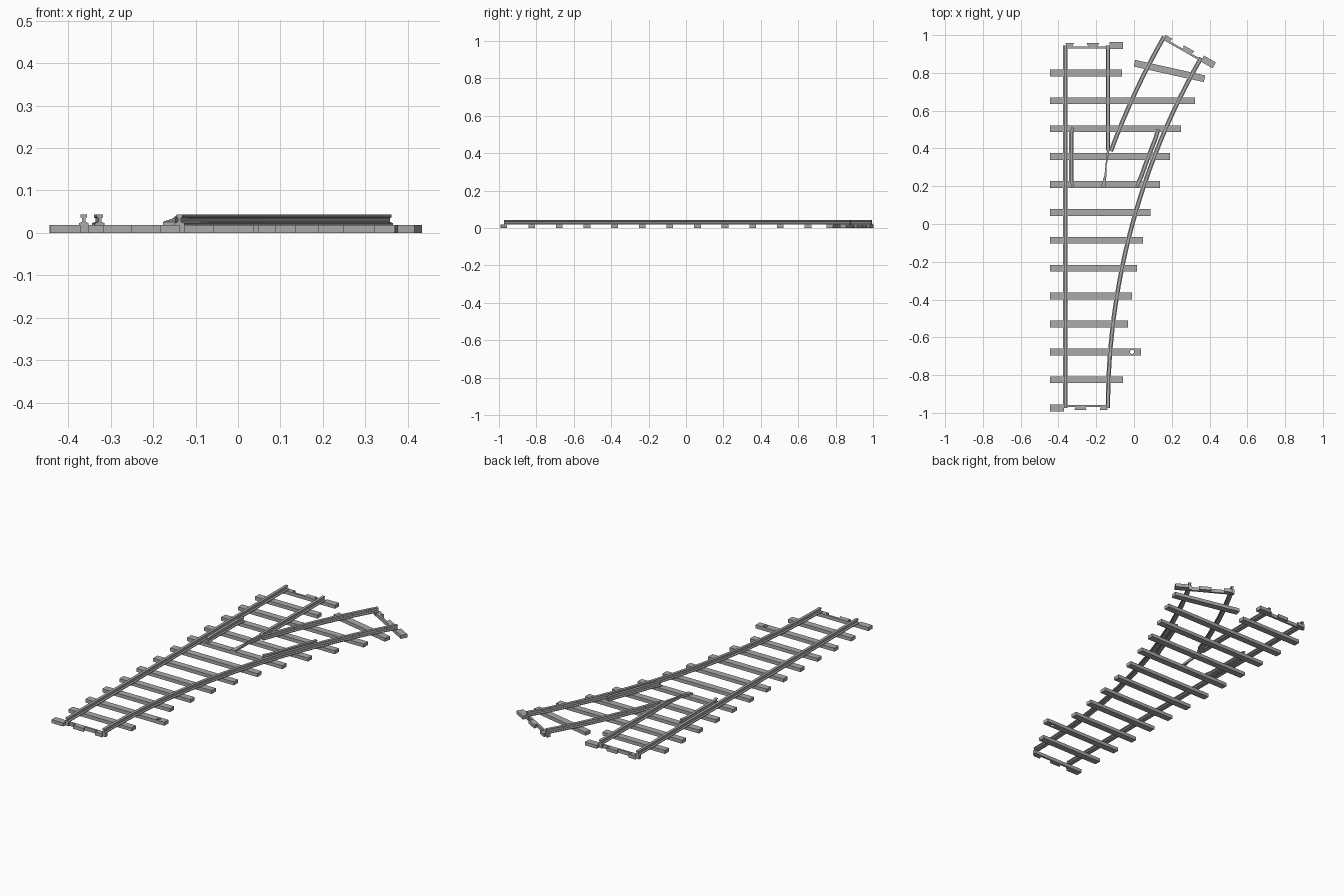
import bpy, bmesh
from math import sin, cos, radians
from mathutils import Matrix, Vector

cube = bpy.data.objects.get("Cube")
if cube:
    bpy.data.objects.remove(cube, do_unlink=True)

grey = bpy.data.materials.new("track grey")
grey.use_nodes = True
grey.diffuse_color = (0.4, 0.4, 0.4, 1)
grey.node_tree.nodes["Principled BSDF"].inputs["Base Color"].default_value = (0.4, 0.4, 0.4, 1)

SLEEPER_TOP = 0.019
RAIL_TOP = 0.043
LEFT_X, RIGHT_X = -0.3635, -0.138
START_Y, END_Y = -0.974, 0.945
RADIUS, TURN = 3.73, 29.8
GAUGE = RIGHT_X - LEFT_X
CENTRE_X = RIGHT_X + RADIUS


def finish(name, bm, matrix=None):
    bmesh.ops.recalc_face_normals(bm, faces=bm.faces)
    mesh = bpy.data.meshes.new(name)
    bm.to_mesh(mesh)
    bm.free()
    mesh.materials.append(grey)
    obj = bpy.data.objects.new(name, mesh)
    if matrix:
        obj.matrix_world = matrix
    bpy.context.collection.objects.link(obj)
    return obj


def prism(name, outline, z0, z1, matrix=None):
    """Extrude a flat outline; z1 may be a function of y for sloping tops."""
    top = z1 if callable(z1) else (lambda y: z1)
    bm = bmesh.new()
    low = [bm.verts.new((x, y, z0)) for x, y in outline]
    high = [bm.verts.new((x, y, top(y))) for x, y in outline]
    bm.faces.new(low)
    bm.faces.new(high)
    n = len(outline)
    for i in range(n):
        j = (i + 1) % n
        bm.faces.new((low[i], low[j], high[j], high[i]))
    return finish(name, bm, matrix)


def block(name, x0, x1, y0, y1, matrix=None):
    return prism(name, [(x0, y0), (x1, y0), (x1, y1), (x0, y1)], 0, SLEEPER_TOP, matrix)


# Rail section: wide foot, thin web, rounded-off head
HALF = [(0.0115, 0.019), (0.0115, 0.023), (0.004, 0.026), (0.004, 0.035),
        (0.0075, 0.037), (0.0075, RAIL_TOP)]
SECTION = HALF + [(-x, z) for x, z in reversed(HALF)]


def rail(name, path):
    bm = bmesh.new()
    rings = []
    for i, p in enumerate(path):
        a, b = path[max(i - 1, 0)], path[min(i + 1, len(path) - 1)]
        d = (Vector(b) - Vector(a)).normalized()
        rings.append([bm.verts.new((p[0] + d.y * o, p[1] - d.x * o, z)) for o, z in SECTION])
    n = len(SECTION)
    for r, s in zip(rings, rings[1:]):
        for i in range(n):
            j = (i + 1) % n
            bm.faces.new((r[i], r[j], s[j], s[i]))
    bm.faces.new(rings[0])
    bm.faces.new(rings[-1])
    return finish(name, bm)


def arc(radius, a0, a1, steps):
    angles = [radians(a0 + (a1 - a0) * i / steps) for i in range(steps + 1)]
    return [(CENTRE_X - radius * cos(a), START_Y + radius * sin(a)) for a in angles]


# Running rails
rail("straight_outer_rail", [(LEFT_X, START_Y), (LEFT_X, END_Y)])
rail("straight_inner_rail", [(RIGHT_X, 0.39), (RIGHT_X, END_Y)])
rail("curved_outer_rail", arc(RADIUS, 0, TURN, 24))
rail("curved_inner_rail", arc(RADIUS + GAUGE, 20.1, TURN, 8))

# Check rails with slightly flared ends
gx = LEFT_X + 0.031
rail("straight_check_rail", [(gx + 0.007, 0.2), (gx, 0.235), (gx, 0.475), (gx + 0.007, 0.51)])
check = arc(RADIUS + 0.029, 18.2, 23.1, 6)
check[0] = (check[0][0] - 0.007, check[0][1])
check[-1] = (check[-1][0] - 0.007, check[-1][1])
rail("curved_check_rail", check)

# Crossing nose, ramping down towards the toe
prism("crossing_nose", [(-0.177, 0.19), (-0.148, 0.19), (-0.146, 0.3), (-0.128, 0.4),
                        (-0.142, 0.4), (-0.156, 0.26)], SLEEPER_TOP,
      lambda y: 0.026 + (RAIL_TOP - 0.026) * min(1, (y - 0.19) / 0.16))

# Sleepers, from the toe end to the far end
ends = [-0.058, 0.037, -0.032, -0.01, 0.016, 0.048, 0.088, 0.137, 0.19, 0.25, 0.323, -0.063]
for i, end in enumerate(ends):
    y = -0.825 + 0.1477 * i
    sleeper = block(f"sleeper_{i + 1}", -0.444, end, y - 0.018, y + 0.018)
    if i == 1:
        # Mounting hole in the longer sleeper
        bm = bmesh.new()
        bmesh.ops.create_cone(bm, cap_ends=True, segments=16, radius1=0.011, radius2=0.011,
                              depth=0.1, matrix=Matrix.Translation((-0.01, y, 0)))
        cutter = finish("hole_cutter", bm)
        cutter.hide_render = True
        mod = sleeper.modifiers.new("hole", 'BOOLEAN')
        mod.operation = 'DIFFERENCE'
        mod.object = cutter
        bpy.context.view_layer.objects.active = sleeper
        bpy.ops.object.modifier_apply(modifier=mod.name)
        bpy.data.objects.remove(cutter, do_unlink=True)

branch = Matrix.Translation((0.188, 0.81, 0)) @ Matrix.Rotation(radians(-12.5), 4, 'Z')
block("branch_sleeper", -0.19, 0.19, -0.018, 0.018, branch)


# Joining ends: tie bar, stub sleeper and two dovetail tongues, facing local +y
def joint(name, matrix):
    h = GAUGE / 2
    block(name + "_tie_bar", -h, h, -0.017, -0.006, matrix)
    block(name + "_stub", h + 0.008, h + 0.08, -0.018, 0.018, matrix)
    for label, x0, x1 in (("edge", -h, -h + 0.045), ("middle", 0.0, 0.066)):
        prism(f"{name}_{label}_tongue",
              [(x0 + 0.01, -0.01), (x1 - 0.01, -0.01), (x1, 0.012), (x0, 0.012)],
              0, SLEEPER_TOP, matrix)
    for side in (-1, 1):
        block(name + "_rail_seat", side * h - 0.012, side * h + 0.012, -0.018, 0, matrix)


mid = (LEFT_X + RIGHT_X) / 2
joint("toe_joint", Matrix.Translation((mid, START_Y, 0)) @ Matrix.Rotation(radians(180), 4, 'Z'))
joint("straight_joint", Matrix.Translation((mid, END_Y, 0)))
bx, by = arc(RADIUS + GAUGE / 2, 0, TURN, 1)[-1]
joint("branch_joint", Matrix.Translation((bx, by, 0)) @ Matrix.Rotation(radians(-TURN), 4, 'Z'))
